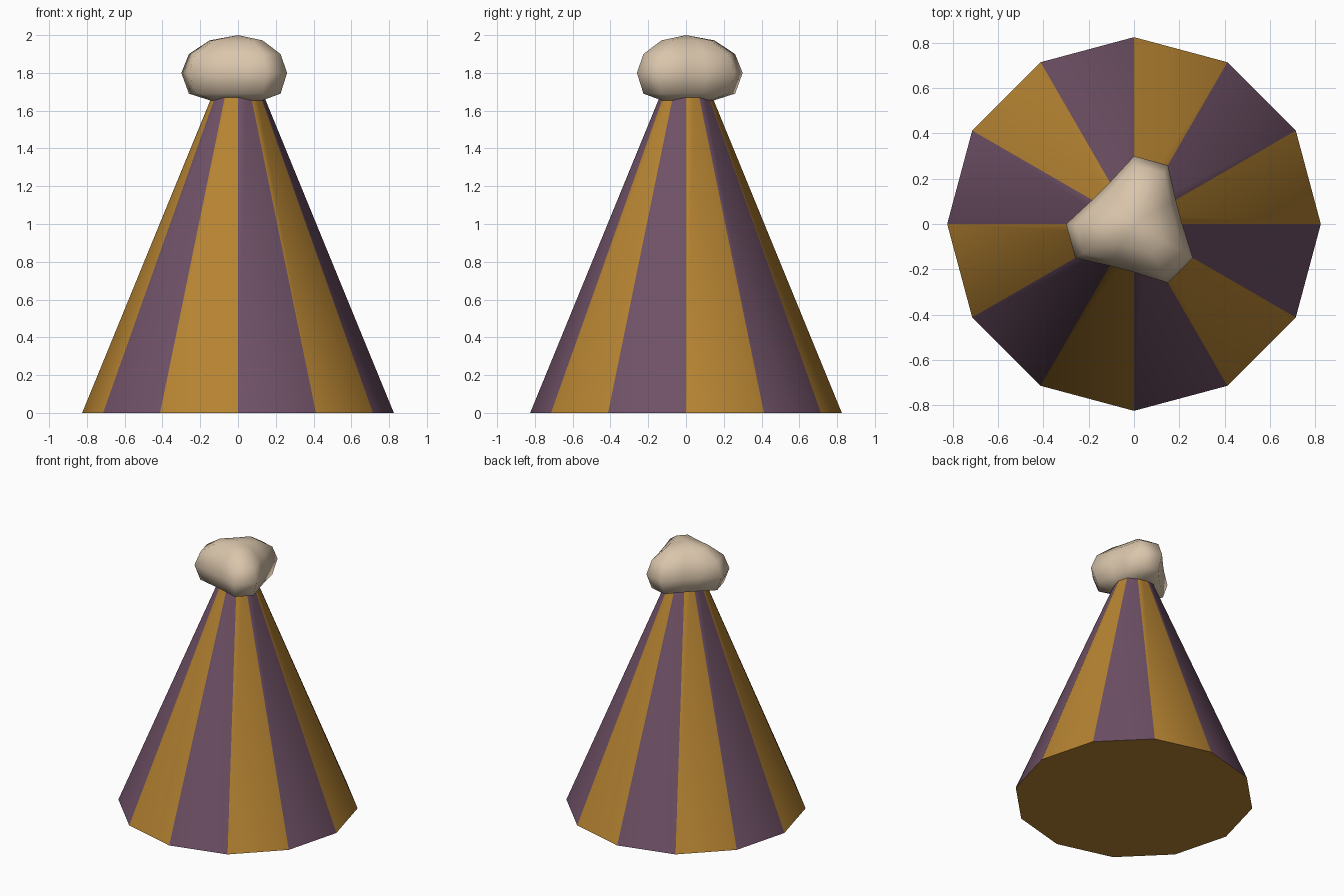
import bpy, bmesh
from math import radians, sin, cos

cube = bpy.data.objects.get("Cube")
if cube:
    bpy.data.objects.remove(cube, do_unlink=True)


def material(name, rgb):
    m = bpy.data.materials.new(name)
    m.use_nodes = True
    m.diffuse_color = (*rgb, 1)
    m.node_tree.nodes["Principled BSDF"].inputs["Base Color"].default_value = (*rgb, 1)
    return m


def finish(name, bm, mats, angle):
    bmesh.ops.recalc_face_normals(bm, faces=bm.faces[:])
    mesh = bpy.data.meshes.new(name)
    bm.to_mesh(mesh)
    bm.free()
    for m in mats:
        mesh.materials.append(m)
    obj = bpy.data.objects.new(name, mesh)
    bpy.context.collection.objects.link(obj)
    bpy.ops.object.select_all(action="DESELECT")
    obj.select_set(True)
    bpy.context.view_layer.objects.active = obj
    bpy.ops.object.shade_smooth_by_angle(angle=radians(angle))
    return obj


SIDES = 12
STEP = radians(360 / SIDES)
ochre = material("ochre", (0.47, 0.23, 0.032))
plum = material("plum", (0.16, 0.083, 0.135))
cream = material("cream", (0.70, 0.56, 0.41))


def ring(bm, z, radius_at):
    return [bm.verts.new((radius_at(i) * cos(i * STEP), radius_at(i) * sin(i * STEP), z))
            for i in range(SIDES)]


def bridge(bm, low, high):
    return [bm.faces.new((low[i], low[(i + 1) % SIDES], high[(i + 1) % SIDES], high[i]))
            for i in range(SIDES)]


# Striped cone: alternate panels, ochre underside
bm = bmesh.new()
base = ring(bm, 0, lambda i: 0.825)
tip = ring(bm, 1.8, lambda i: 0.087)
for i, face in enumerate(bridge(bm, base, tip)):
    face.material_index = i % 2
bm.faces.new(base)
bm.faces.new(tip)
finish("striped_cone", bm, [ochre, plum], 35)

# Pompom: squashed ball with three lobes, two columns of vertices per lobe
bm = bmesh.new()
PROFILE = [(0.15, 1.655), (0.26, 1.69), (0.30, 1.80), (0.26, 1.90), (0.15, 1.972)]
rings = [ring(bm, z, lambda i, r=r: r if i % 4 in (2, 3) else r * 0.71)
         for r, z in PROFILE]
for low, high in zip(rings, rings[1:]):
    bridge(bm, low, high)
for loop, z in ((rings[0], 1.65), (rings[-1], 2.0)):
    pole = bm.verts.new((0, 0, z))
    for i in range(SIDES):
        bm.faces.new((loop[i], loop[(i + 1) % SIDES], pole))
finish("pompom", bm, [cream], 80)
